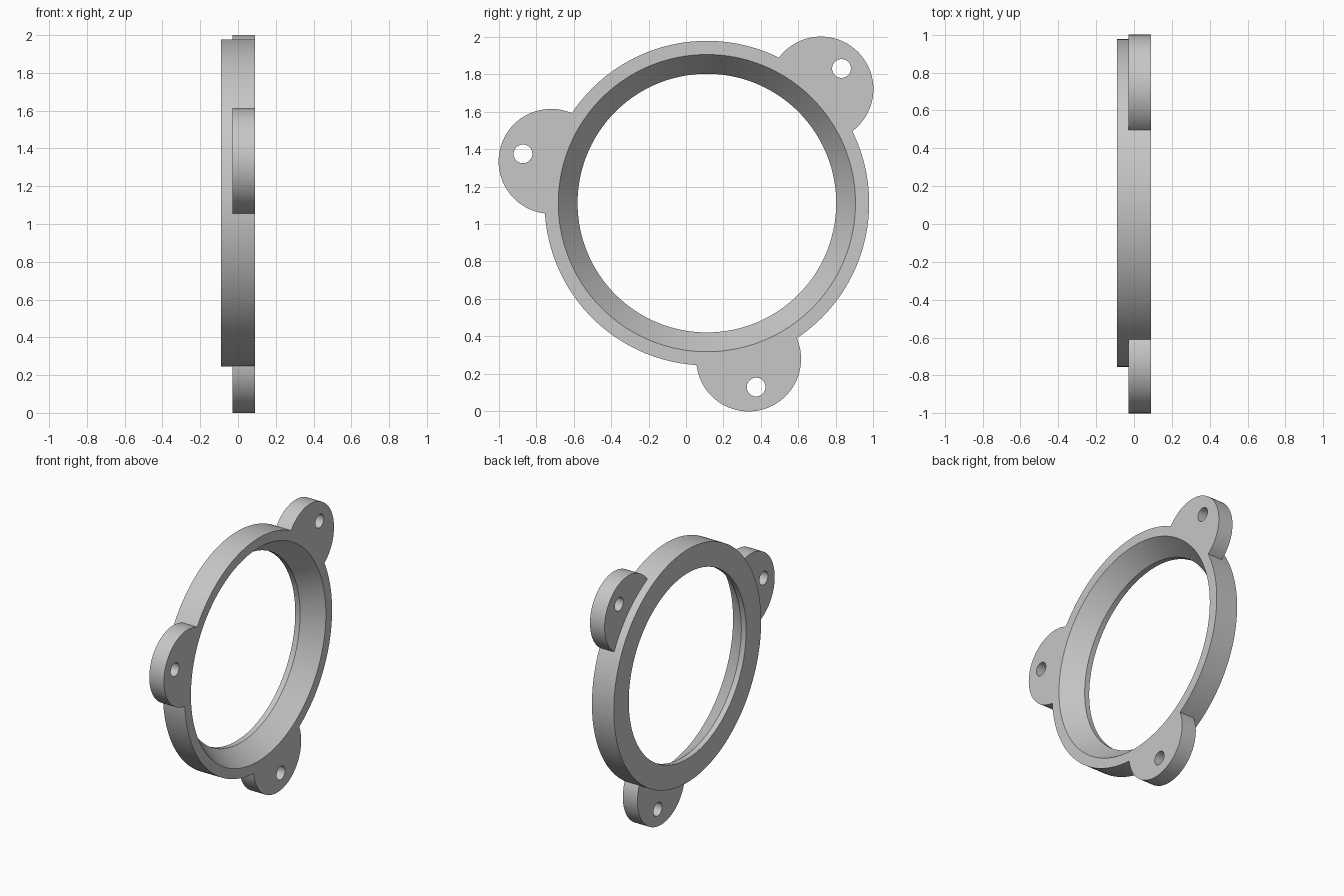
import bpy
import bmesh
from math import cos, sin, pi, radians

CY = CZ = 1.1114
CY -= 1.0                      # ring centre in y and z
BACK, FRONT, EAR_BACK = -0.09, 0.09, -0.03

cube = bpy.data.objects.get("Cube")
if cube:
    bpy.data.objects.remove(cube, do_unlink=True)

grey = bpy.data.materials.new("plain grey")
grey.use_nodes = True
colour = (0.57, 0.57, 0.57, 1)
grey.diffuse_color = colour
grey.node_tree.nodes["Principled BSDF"].inputs["Base Color"].default_value = colour


def turned(name, profile, y, z, sides):
    """Closed solid turned about an x-parallel axis from (x, radius) points."""
    bm = bmesh.new()
    rings = [[bm.verts.new((x, y + r * cos(2 * pi * i / sides), z + r * sin(2 * pi * i / sides)))
              for i in range(sides)] for x, r in profile]
    for a, b in zip(rings, rings[1:]):
        for i in range(sides):
            j = (i + 1) % sides
            bm.faces.new((a[i], a[j], b[j], b[i]))
    bm.faces.new(rings[0])
    bm.faces.new(rings[-1])
    bmesh.ops.recalc_face_normals(bm, faces=bm.faces)
    mesh = bpy.data.meshes.new(name)
    bm.to_mesh(mesh)
    bm.free()
    mesh.materials.append(grey)
    obj = bpy.data.objects.new(name, mesh)
    bpy.context.collection.objects.link(obj)
    return obj


def combine(target, tool, operation):
    """Apply a boolean and remove the tool object."""
    bpy.context.view_layer.objects.active = target
    mod = target.modifiers.new(operation, "BOOLEAN")
    mod.operation, mod.object, mod.solver = operation, tool, "EXACT"
    bpy.ops.object.modifier_apply(modifier=mod.name)
    bpy.data.objects.remove(tool, do_unlink=True)


def around(angle, dist):
    a = radians(angle)
    return CY + dist * cos(a), CZ + dist * sin(a)


# Ring blank with three round mounting ears
ring = turned("mounting_ring", [(BACK, 0.866), (FRONT, 0.866)], CY, CZ, 160)
angles = (45, 165, 285)
for angle in angles:
    ear = turned("ear", [(EAR_BACK, 0.28), (FRONT, 0.28)], *around(angle, 0.8607), 80)
    combine(ring, ear, "UNION")

# Bore: short straight lip at the back, then a cone opening to the front
bore = turned("bore_cutter", [(-0.2, 0.69), (-0.05, 0.69), (FRONT, 0.793), (0.16, 0.8445)],
              CY, CZ, 160)
combine(ring, bore, "DIFFERENCE")

# Screw holes near the outer edge of each ear
for angle in angles:
    hole = turned("hole_cutter", [(-0.2, 0.05), (0.2, 0.05)], *around(angle, 1.016), 40)
    combine(ring, hole, "DIFFERENCE")

# Smooth curved walls, crisp rims
bpy.ops.object.select_all(action="DESELECT")
ring.select_set(True)
bpy.context.view_layer.objects.active = ring
bpy.ops.object.shade_smooth_by_angle(angle=radians(30))
